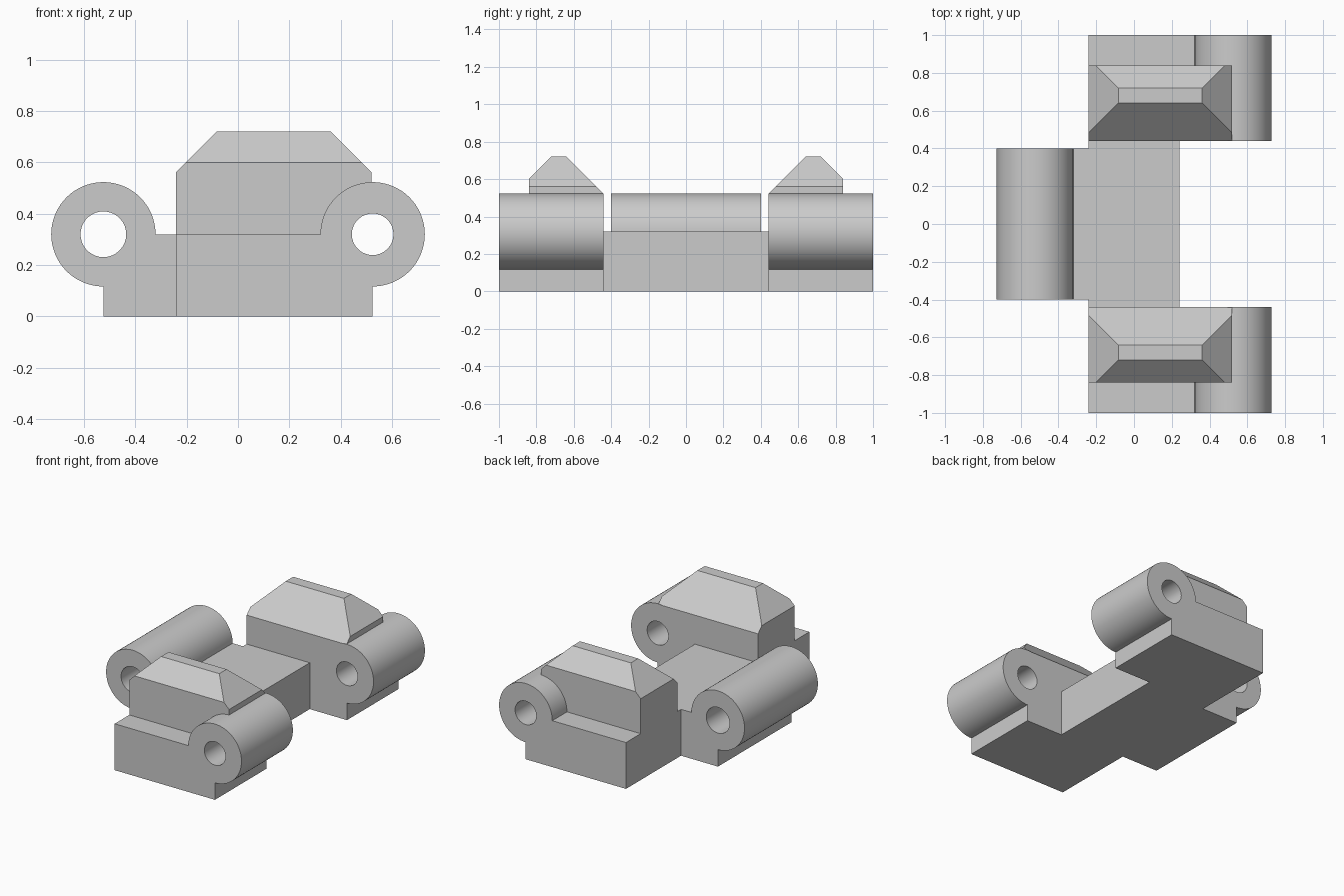
import bpy
import bmesh
import math
from mathutils import Vector

if "Cube" in bpy.data.objects:
    bpy.data.objects.remove(bpy.data.objects["Cube"], do_unlink=True)

grey = bpy.data.materials.new("plain grey")
grey.use_nodes = True
grey.diffuse_color = (0.6, 0.6, 0.6, 1)
grey.node_tree.nodes["Principled BSDF"].inputs["Base Color"].default_value = (0.6, 0.6, 0.6, 1)

AXIS_X, AXIS_Z, BARREL = 0.524, 0.32, 0.203   # pin axis and barrel radius
SIDE = 0.242                                  # half width of the core
INNER = 0.44                                  # where the end blocks start


def to_object(name, bm):
    bmesh.ops.recalc_face_normals(bm, faces=bm.faces)
    mesh = bpy.data.meshes.new(name)
    bm.to_mesh(mesh)
    bm.free()
    mesh.materials.append(grey)
    obj = bpy.data.objects.new(name, mesh)
    bpy.context.collection.objects.link(obj)
    return obj


def extrude_profile(name, points, y0, y1):
    """Extrude an x-z outline along y."""
    bm = bmesh.new()
    face = bm.faces.new([bm.verts.new((x, y0, z)) for x, z in points])
    new = bmesh.ops.extrude_face_region(bm, geom=[face])["geom"]
    verts = [v for v in new if isinstance(v, bmesh.types.BMVert)]
    bmesh.ops.translate(bm, verts=verts, vec=(0, y1 - y0, 0))
    return to_object(name, bm)


def arc(radius, start, end, steps, side):
    angles = [math.radians(start + (end - start) * i / steps) for i in range(steps + 1)]
    return [(side * (AXIS_X + radius * math.cos(a)), AXIS_Z + radius * math.sin(a)) for a in angles]


def hinge_profile(side, root):
    """Square foot with a round barrel on its outer edge."""
    return [(root, 0), (side * AXIS_X, 0)] + arc(BARREL, -90, 180, 54, side) + [(root, AXIS_Z)]


def pin_hole(side, radius):
    return extrude_profile("pin_hole", arc(radius, 0, 350, 35, side), -1.2, 1.2)


def combine(obj, tool, operation):
    mod = obj.modifiers.new(operation.lower(), 'BOOLEAN')
    mod.operation = operation
    mod.solver = 'EXACT'
    mod.object = tool


def finish(obj, tools=()):
    """Apply modifiers, drop the tools and shade."""
    bpy.ops.object.select_all(action='DESELECT')
    obj.select_set(True)
    bpy.context.view_layer.objects.active = obj
    for mod in list(obj.modifiers):
        bpy.ops.object.modifier_apply(modifier=mod.name)
    for tool in tools:
        bpy.data.objects.remove(tool, do_unlink=True)
    bpy.ops.object.shade_smooth_by_angle(angle=math.radians(30))


# Core slab
core = extrude_profile("core_slab", [(-SIDE, 0), (0.24, 0), (0.24, AXIS_Z), (-SIDE, AXIS_Z)], -INNER, INNER)
finish(core)

# Single centre hinge
centre = extrude_profile("centre_hinge", hinge_profile(-1, -SIDE), -0.4, 0.4)
hole = pin_hole(-1, 0.089)
combine(centre, hole, 'DIFFERENCE')
finish(centre, [hole])

# Raised stop block, its top chamfered on four sides
bm = bmesh.new()
bmesh.ops.create_cube(bm, size=1)
low, high = Vector((-SIDE, INNER, 0.2)), Vector((0.52, 0.84, 0.72))
for v in bm.verts:
    v.co = [(low[i] + high[i]) / 2 + v.co[i] * (high[i] - low[i]) for i in range(3)]
chamfers = [((-0.083, 0), (-1, 0)), ((0.361, 0), (1, 0)),
            ((0, 0.64), (0, -1)), ((0, 0.72), (0, 1))]
for (x, y), (nx, ny) in chamfers:
    cut = bmesh.ops.bisect_plane(bm, geom=bm.verts[:] + bm.edges[:] + bm.faces[:],
                                 plane_co=(x, y, high.z), plane_no=(nx, ny, 1), clear_outer=True)
    edges = [e for e in cut["geom_cut"] if isinstance(e, bmesh.types.BMEdge)]
    bmesh.ops.holes_fill(bm, edges=edges, sides=0)
stop = to_object("stop_block", bm)

# End hinges with their stop blocks, mirrored front to back
ends = extrude_profile("end_hinges", hinge_profile(1, -SIDE), INNER, 1)
hole = pin_hole(1, 0.081)
combine(ends, stop, 'UNION')
combine(ends, hole, 'DIFFERENCE')
mirror = ends.modifiers.new("mirror", 'MIRROR')
mirror.use_axis = (False, True, False)
mirror.use_mirror_merge = False
finish(ends, [stop, hole])
